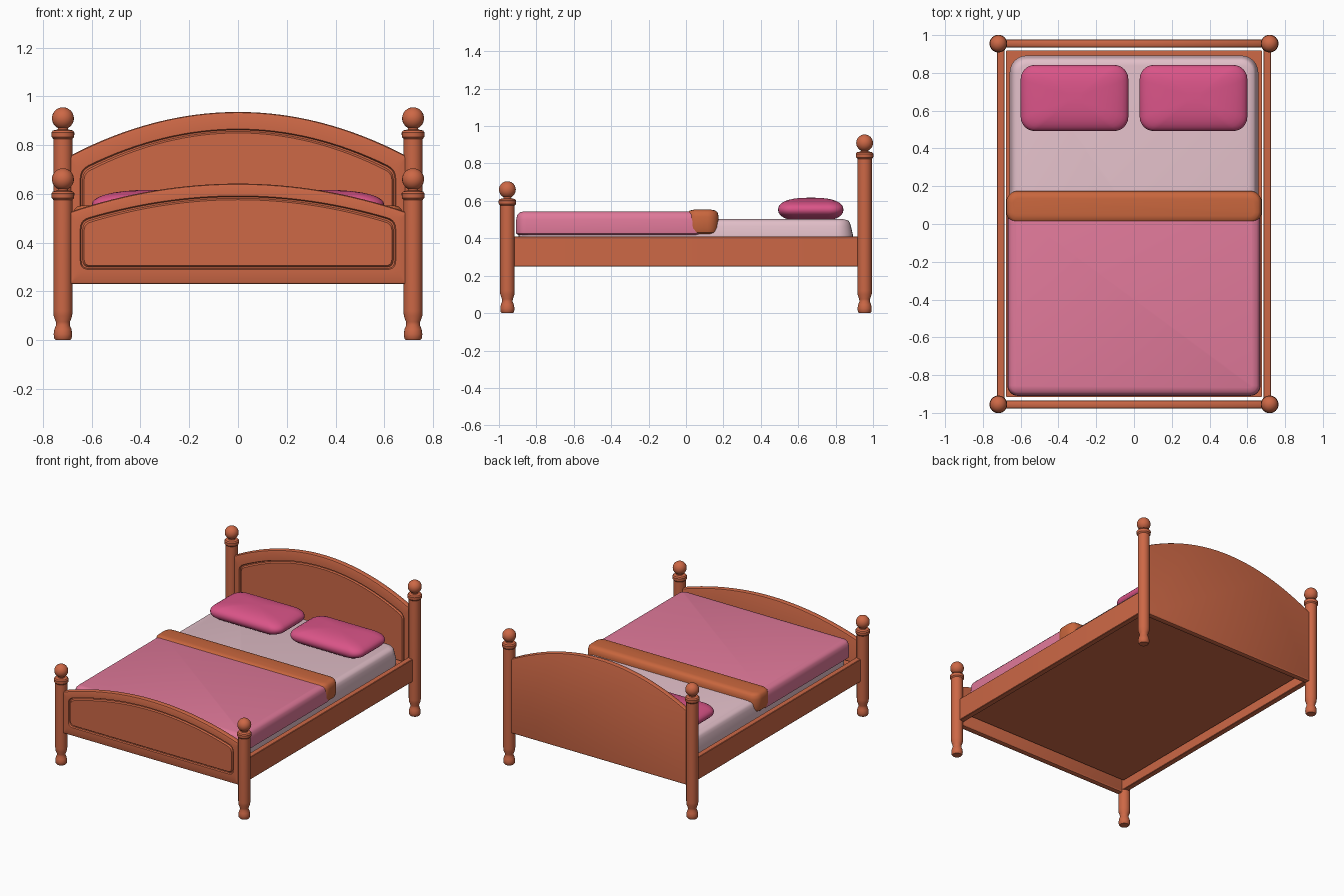
import bpy, bmesh, math

if "Cube" in bpy.data.objects:
    bpy.data.objects.remove(bpy.data.objects["Cube"])


def material(name, rgb):
    m = bpy.data.materials.new(name)
    m.diffuse_color = (*rgb, 1)
    m.use_nodes = True
    m.node_tree.nodes["Principled BSDF"].inputs["Base Color"].default_value = m.diffuse_color
    return m


WOOD = material("warm_wood", (0.61, 0.138, 0.061))
FOLD = material("orange_cloth", (0.58, 0.133, 0.047))
PINK = material("pink_cloth", (0.74, 0.19, 0.32))
ROSE = material("deep_pink_cloth", (0.70, 0.089, 0.246))
PALE = material("pale_sheet", (0.76, 0.52, 0.58))


def loft(name, rings, mat, angle=35):
    """Skin a stack of equal-length point rings and cap both ends."""
    bm = bmesh.new()
    loops = [[bm.verts.new(p) for p in ring] for ring in rings]
    n = len(loops[0])
    for a, b in zip(loops, loops[1:]):
        for i in range(n):
            j = (i + 1) % n
            bm.faces.new((a[i], a[j], b[j], b[i]))
    bm.faces.new(loops[0][::-1])
    bm.faces.new(loops[-1])
    bmesh.ops.recalc_face_normals(bm, faces=bm.faces)
    mesh = bpy.data.meshes.new(name)
    bm.to_mesh(mesh)
    bm.free()
    mesh.materials.append(mat)
    ob = bpy.data.objects.new(name, mesh)
    bpy.context.collection.objects.link(ob)
    bpy.ops.object.select_all(action='DESELECT')
    ob.select_set(True)
    bpy.context.view_layer.objects.active = ob
    bpy.ops.object.shade_smooth_by_angle(angle=math.radians(angle))
    return ob


def rounded_rect(cx, cy, hx, hy, r, z, steps=6):
    pts = []
    for q, (sx, sy) in enumerate([(1, 1), (-1, 1), (-1, -1), (1, -1)]):
        for k in range(steps + 1):
            t = (q + k / steps) * math.pi / 2
            pts.append((cx + sx * (hx - r) + r * math.cos(t),
                        cy + sy * (hy - r) + r * math.sin(t), z))
    return pts


def slab(name, x0, x1, y0, y1, r, profile, mat):
    """Rounded slab; profile lists (inset, z) from bottom to top."""
    cx, cy, hx, hy = (x0 + x1) / 2, (y0 + y1) / 2, (x1 - x0) / 2, (y1 - y0) / 2
    return loft(name, [rounded_rect(cx, cy, hx - d, hy - d, max(r - d, 0.002), z)
                       for d, z in profile], mat)


# Turned posts with ball finials
def post(name, x, y, ball_z):
    prof = [(0.030, 0), (0.036, 0.008), (0.038, 0.025), (0.035, 0.045),
            (0.028, 0.062), (0.029, 0.075), (0.038, 0.10), (0.039, 0.12)]
    prof += [(r, ball_z + d) for r, d in
             [(0.039, -0.085), (0.046, -0.077), (0.047, -0.058),
              (0.041, -0.050), (0.022, -0.046), (0.020, -0.041)]]
    R = 0.045
    prof += [(R * math.cos(t), ball_z + R * math.sin(t))
             for t in (math.radians(-64 + 153 * k / 14) for k in range(15))]
    n = 24
    loft(name, [[(x + r * math.cos(2 * math.pi * i / n),
                  y + r * math.sin(2 * math.pi * i / n), z) for i in range(n)]
                for r, z in prof], WOOD)


for side, sx in (("left", -1), ("right", 1)):
    post("head_post_" + side, sx * 0.718, 0.955, 0.91)
    post("foot_post_" + side, sx * 0.718, -0.955, 0.66)


# Arched boards with a grooved panel on the front
def outline(hw, zb, ze, zc, r, d, y):
    """Arched outline, inset by d, with softened corners."""
    hw, zb, ze, zc = hw - d, zb + d, ze - d, zc - d
    r = max(r - d * 0.5, 0.004)

    def top(x):
        return ze + (zc - ze) * (1 - (x / hw) ** 2)

    def corner(a, c, b):
        return [tuple((1 - t) ** 2 * a[i] + 2 * t * (1 - t) * c[i] + t * t * b[i]
                      for i in (0, 1)) for t in (k / 5 for k in range(6))]

    w = hw - r
    pts = corner((-hw, zb + r), (-hw, zb), (-w, zb))
    pts += corner((w, zb), (hw, zb), (hw, zb + r))
    pts += corner((hw, ze - r), (hw, ze), (w, top(w)))
    pts += [(w - 2 * w * k / 32, top(w - 2 * w * k / 32)) for k in range(1, 32)]
    pts += corner((-w, top(w)), (-hw, ze), (-hw, ze - r))
    return [(x, y, z) for x, z in pts]


def board(name, yf, yb, outer, panel):
    rings = [outline(*outer, 0.004, d, y) for d, y in
             [(0.010, yb), (0.003, yb - 0.003), (0, yb - 0.010),
              (0, yf + 0.010), (0.003, yf + 0.003), (0.010, yf)]]
    rings += [outline(*panel, 0.035, d, yf + dy) for d, dy in
              [(0, 0), (0.004, 0.010), (0.010, 0.010), (0.016, 0.001)]]
    loft(name, rings, WOOD)


board("headboard", 0.935, 0.977, (0.692, 0.23, 0.755, 0.936), (0.647, 0.29, 0.70, 0.866))
board("footboard", -0.977, -0.935, (0.692, 0.23, 0.525, 0.642), (0.647, 0.29, 0.492, 0.592))

# Side rails and bed base
for side, sx in (("left", -1), ("right", 1)):
    c = sx * 0.706
    slab("side_rail_" + side, c - 0.02, c + 0.02, -0.95, 0.95, 0.003,
         [(0.003, 0.25), (0, 0.253), (0, 0.407), (0.003, 0.41)], WOOD)
slab("bed_base", -0.677, 0.677, -0.915, 0.918, 0.003, [(0, 0.31), (0, 0.375)], WOOD)

# Mattress, blanket and turned-over fold
slab("mattress", -0.658, 0.658, -0.895, 0.892, 0.09,
     [(0.008, 0.37), (0, 0.385), (0, 0.42), (0.010, 0.465), (0.016, 0.485),
      (0.026, 0.496), (0.05, 0.502)], PALE)
slab("blanket", -0.67, 0.67, -0.91, 0.10, 0.055,
     [(0.012, 0.418), (0.002, 0.425), (0, 0.44), (0.002, 0.50), (0.008, 0.525),
      (0.020, 0.538), (0.045, 0.544)], PINK)
slab("blanket_fold", -0.676, 0.676, 0.003, 0.175, 0.06,
     [(0.022, 0.42), (0.008, 0.43), (0, 0.455), (0, 0.515), (0.006, 0.538),
      (0.018, 0.549), (0.04, 0.553)], FOLD)

# Plump pillows
for side, sx in (("left", -1), ("right", 1)):
    rings = []
    for k in range(17):
        t = math.radians(-86 + 172 * k / 16)
        s = math.cos(t) ** 0.75
        z = 0.553 + 0.064 * math.copysign(abs(math.sin(t)) ** 0.9, t)
        rings.append(rounded_rect(sx * 0.315, 0.667, 0.285 * s, 0.175 * s, 0.075 * s, z))
    loft("pillow_" + side, rings, ROSE, 60)
